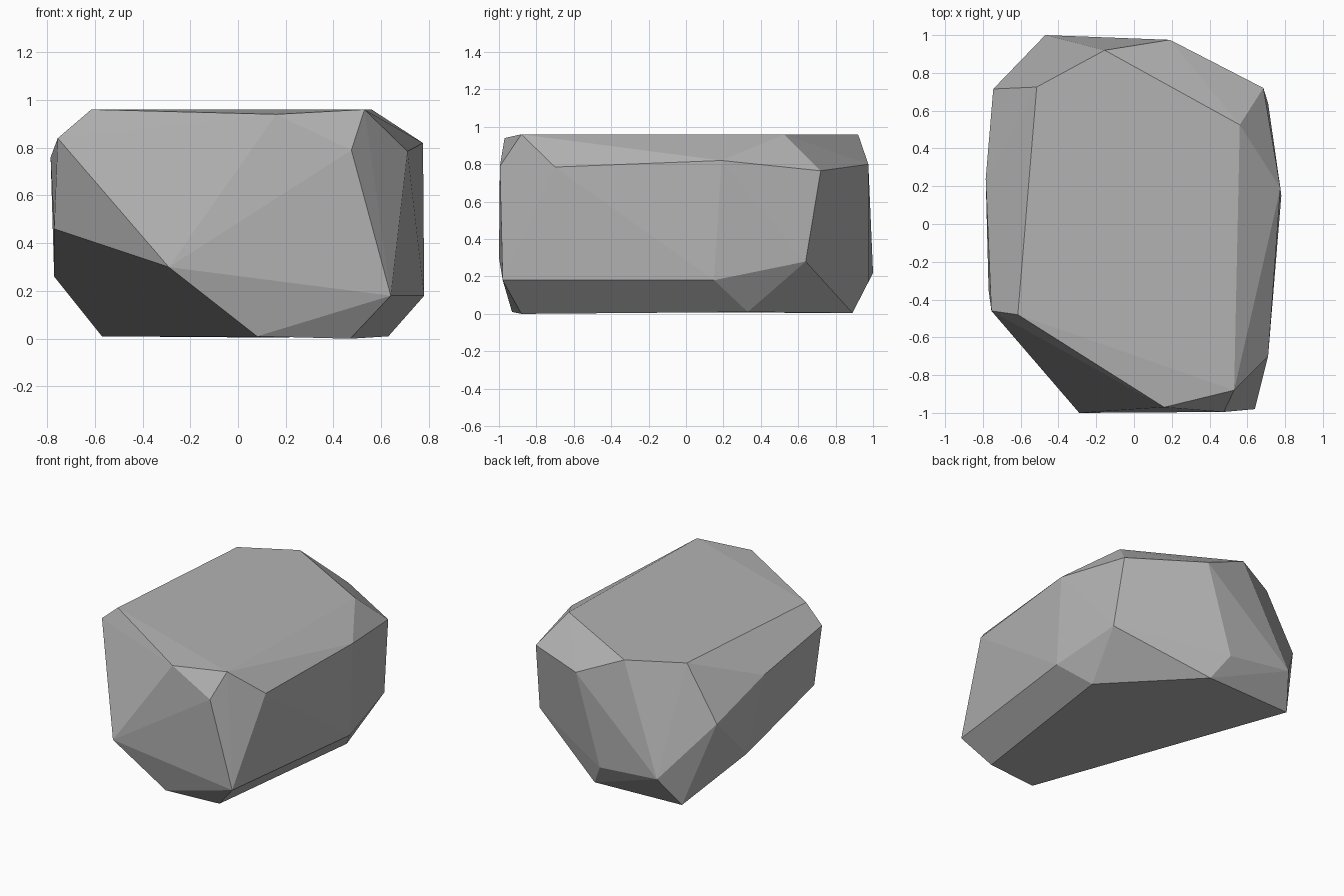
import bpy
import bmesh
import math

default_cube = bpy.data.objects.get("Cube")
if default_cube:
    bpy.data.objects.remove(default_cube, do_unlink=True)


def make_material(name, level):
    """One plain grey material, shown alike in viewport and render."""
    material = bpy.data.materials.new(name)
    material.use_nodes = True
    colour = (level, level, level, 1)
    material.diffuse_color = colour
    shader = material.node_tree.nodes["Principled BSDF"]
    shader.inputs["Base Color"].default_value = colour
    shader.inputs["Roughness"].default_value = 0.9
    return material


# Corners of the boulder, ring by ring from the ground to the crown
underside = [(.08, -.93, .01), (.47, -.88, 0), (.63, .33, .01),
             (.1, .89, .005), (-.57, .86, .01)]
belt = [(-.29, -1, .3), (.64, -.98, .18), (.78, .15, .18), (.71, .64, .28),
        (0, .975, .17), (-.47, 1, .22), (-.77, .41, .26), (-.77, -.35, .46)]
shoulder = [(.475, -.995, .79), (.71, -.7, .785), (.775, .19, .82),
            (.685, .72, .765), (.19, .975, .8), (-.745, .715, .58),
            (-.785, .24, .76), (-.755, -.46, .84)]
crown = [(-.615, -.48, .96), (.16, -.97, .94), (.53, -.88, .96),
         (.56, .525, .96), (-.155, .92, .96), (-.515, .725, .96)]


def make_boulder(name, rings, material):
    """Wrap the rings in a convex shell and merge the flat facets."""
    bm = bmesh.new()
    for ring in rings:
        for corner in ring:
            bm.verts.new(corner)
    result = bmesh.ops.convex_hull(bm, input=bm.verts[:])
    loose = [v for v in bm.verts if not v.link_faces]
    bmesh.ops.delete(bm, geom=loose, context='VERTS')
    bmesh.ops.dissolve_limit(bm, angle_limit=math.radians(2),
                             verts=bm.verts[:], edges=bm.edges[:])
    bmesh.ops.recalc_face_normals(bm, faces=bm.faces[:])
    for face in bm.faces:
        face.smooth = False
    mesh = bpy.data.meshes.new(name)
    bm.to_mesh(mesh)
    bm.free()
    mesh.materials.append(material)
    boulder = bpy.data.objects.new(name, mesh)
    bpy.context.scene.collection.objects.link(boulder)
    return boulder


make_boulder("boulder", [underside, belt, shoulder, crown],
             make_material("stone_grey", .45))
